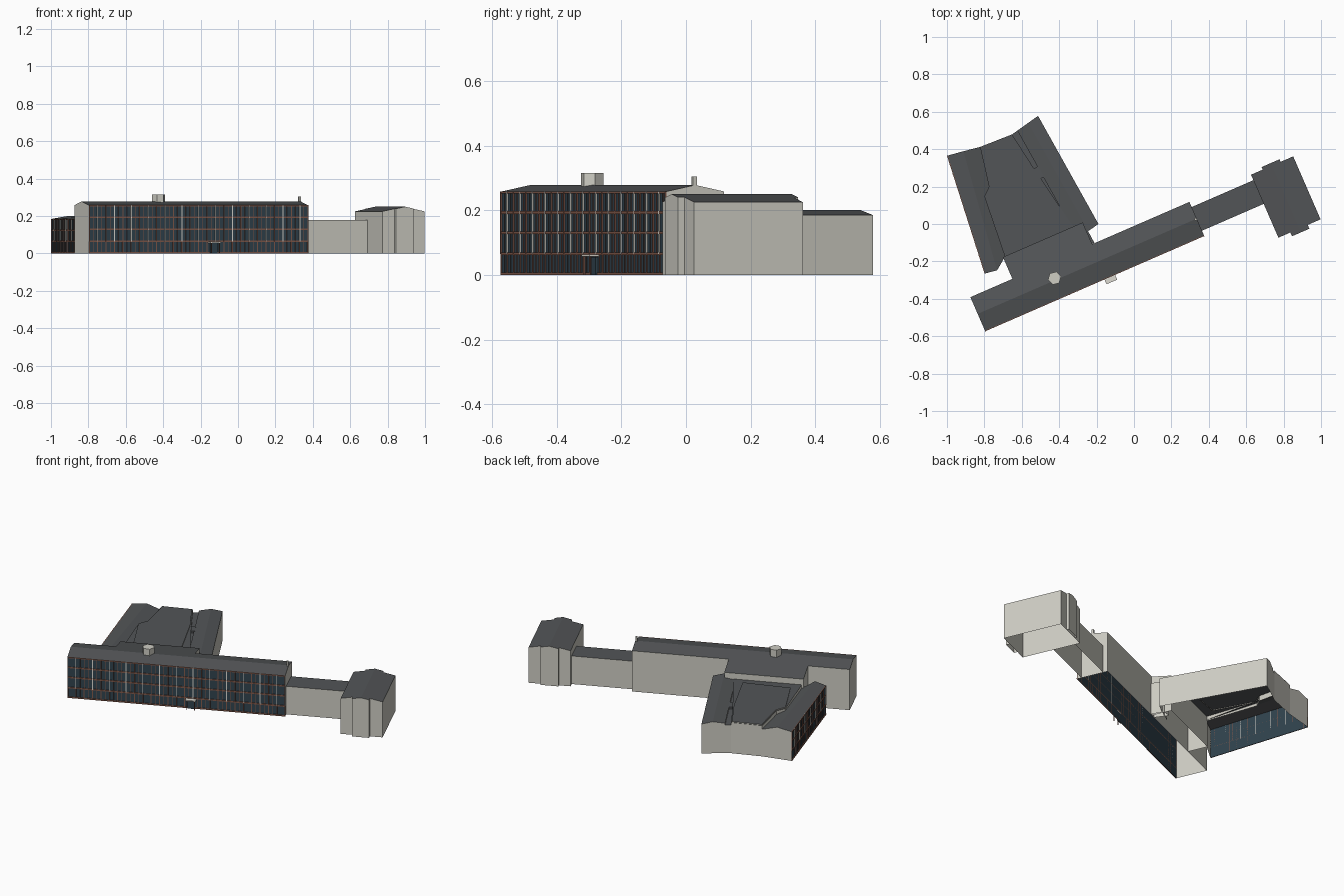
import bpy, bmesh, math
from mathutils import Vector

if "Cube" in bpy.data.objects:
    bpy.data.objects.remove(bpy.data.objects["Cube"])

ANG = math.radians(23.5)
CU, SU = math.cos(ANG), math.sin(ANG)


def mat(name, c):
    m = bpy.data.materials.new(name)
    m.diffuse_color = (*c, 1)
    m.use_nodes = True
    m.node_tree.nodes["Principled BSDF"].inputs["Base Color"].default_value = m.diffuse_color
    return m


WALL = mat("pale_wall", (0.62, 0.61, 0.55))
ROOF = mat("dark_roof", (0.085, 0.09, 0.095))
GLASS = mat("dark_glass", (0.03, 0.055, 0.075))
BROWN = mat("brown_frame", (0.22, 0.10, 0.07))
LIGHT = mat("light_strip", (0.72, 0.70, 0.64))


def P(u, v, z):
    """Axes of the main wing: u along the front, v towards the back."""
    return (-0.797 + u * CU - v * SU, -0.57 + u * SU + v * CU, z)


def finish(name, bm, mats):
    me = bpy.data.meshes.new(name)
    bm.to_mesh(me)
    bm.free()
    for m in mats:
        me.materials.append(m)
    ob = bpy.data.objects.new(name, me)
    bpy.context.collection.objects.link(ob)
    return ob


def shade_by_slope(name, bm):
    bmesh.ops.recalc_face_normals(bm, faces=bm.faces)
    for f in bm.faces:
        f.normal_update()
        f.material_index = 1 if abs(f.normal.z) > 0.2 else 0
    return finish(name, bm, [WALL, ROOF])


def loft(name, a, b, skip=(), caps=(True, True)):
    """Open-bottomed shell between two matching end profiles."""
    bm = bmesh.new()
    va = [bm.verts.new(p) for p in a]
    vb = [bm.verts.new(p) for p in b]
    for i in range(len(a) - 1):
        if i not in skip:
            bm.faces.new((va[i], va[i + 1], vb[i + 1], vb[i]))
    if caps[0]:
        bm.faces.new(va)
    if caps[1]:
        bm.faces.new(vb[::-1])
    return shade_by_slope(name, bm)


def prism(name, pts, z0, z1):
    """Flat-topped shell over a plan outline."""
    bm = bmesh.new()
    lo = [bm.verts.new((x, y, z0)) for x, y in pts]
    hi = [bm.verts.new((x, y, z1)) for x, y in pts]
    n = len(pts)
    for i in range(n):
        j = (i + 1) % n
        bm.faces.new((lo[i], lo[j], hi[j], hi[i]))
    bm.faces.new(hi)
    return shade_by_slope(name, bm)


def boxes(name, F, items, m):
    """Many boxes (x0,x1,y0,y1,z0,z1) in frame F as one object."""
    bm = bmesh.new()
    for x0, x1, y0, y1, z0, z1 in items:
        v = [bm.verts.new(F(x, y, z)) for z in (z0, z1)
             for x, y in ((x0, y0), (x1, y0), (x1, y1), (x0, y1))]
        for q in ((3, 2, 1, 0), (4, 5, 6, 7), (0, 1, 5, 4), (1, 2, 6, 5), (2, 3, 7, 6), (3, 0, 4, 7)):
            bm.faces.new([v[k] for k in q])
    bmesh.ops.recalc_face_normals(bm, faces=bm.faces)
    return finish(name, bm, [m])


def facade(name, p0, p1, h, floors, n):
    """Glazed front; the outside is on the right going from p0 to p1."""
    p0, p1 = Vector(p0), Vector(p1)
    L = (p1 - p0).length
    d = (p1 - p0) / L
    o = Vector((d.y, -d.x))

    def F(s, t, z):
        q = p0 + d * s + o * t
        return (q.x, q.y, z)
    bm = bmesh.new()
    bm.faces.new([bm.verts.new(F(s, 0, z)) for s, z in ((L, 0), (L, h), (0, h), (0, 0))])
    bmesh.ops.reverse_faces(bm, faces=bm.faces)
    finish(name + "_glass", bm, [GLASS])
    w = L / n
    bands = [(0, L, 0, 0.004, 0, 0.008)]
    bands += [(0, L, 0, 0.004, z - 0.004, z + 0.004) for z in floors]
    bands += [(0, L, 0, 0.004, h - 0.006, h)]
    mull, strips = [], []
    for i in range(n + 1):
        s = min(max(i * w, 0.002), L - 0.002)
        (strips if i % 2 else mull).append((s - 0.002, s + 0.002, 0, 0.005, floors[0], h))
        mull.append((s - 0.0025, s + 0.0025, 0, 0.003, 0, floors[0]))
        if i < n:
            m = s + w / 2
            mull.append((m - 0.001, m + 0.001, 0, 0.002, 0, h))
    boxes(name + "_frames", F, bands + mull, BROWN)
    boxes(name + "_light_strips", F, strips, LIGHT)


# Main wing with low gable roof
def main_prof(u):
    return [P(u, v, z) for v, z in ((0, 0), (0, .258), (.0975, .278), (.195, .258), (.195, 0))]


loft("main_wing", main_prof(0), main_prof(1.277), skip=(0,))
facade("main_front", P(0, 0, 0)[:2], P(1.277, 0, 0)[:2], .258, [.065, .13, .193], 26)

# Entrance
boxes("entrance_canopy", P, [(.695, .757, -.032, 0, .057, .063)], LIGHT)
boxes("entrance_door", P, [(.705, .747, -.008, 0, 0, .055)], GLASS)
boxes("entrance_posts", P, [(x, x + .004, -.028, -.024, 0, .057) for x in (.70, .748)], BROWN)

# Roof chimney and end flue
c = [(-.425 + .036 * math.cos(a), -.29 + .036 * math.sin(a))
     for a in (math.radians(15 + 60 * k) for k in range(6))]
chimney = prism("chimney", c, .25, .315)
for f in chimney.data.polygons:
    f.material_index = 0
boxes("end_flue", P, [(1.265, 1.276, .09, .103, .25, .305)], WALL)

# Low link to the end block
loft("link", *[[P(u, v, z) for v, z in ((.027, 0), (.027, .178), (.165, .178), (.165, 0))]
               for u in (1.277, 1.638)], caps=(False, False))


# End block: gabled body and narrower bays at both gables
def gable(u0, u1, v):
    z = lambda u: .25 - .025 * abs(u - 1.76) / .123
    return [P(u, v, q) for u, q in ((u0, 0), (u0, z(u0)), (1.76, .25), (u1, z(u1)), (u1, 0))]


loft("end_block", gable(1.637, 1.883, -.17), gable(1.637, 1.883, .197))
loft("end_bay_front", gable(1.707, 1.808, -.192), gable(1.707, 1.808, -.17), caps=(True, False))
loft("end_bay_back", gable(1.705, 1.810, .197), gable(1.705, 1.810, .212), caps=(False, True))

# Connector continuing the back slope of the main roof
loft("connector", *[[P(u, v, z) for v, z in ((.195, .258), (.322, .232), (.322, 0), (.195, 0))]
                    for u in (.245, .71)], skip=(2,))

# Rear block, west wing
loft("west_wing",
     [(-.996, .366, 0), (-.996, .366, .185), (-.912, .389, .200), (-.823, .412, .172), (-.823, .412, 0)],
     [(-.795, -.264, 0), (-.795, -.264, .185), (-.732, -.248, .200), (-.690, -.175, .172), (-.690, -.175, 0)],
     skip=(0, 3))
facade("west_front", (-.996, .366), (-.795, -.264), .185, [.065, .125], 13)

# Rear block, east wing
EN, ES = Vector((-.513, .578)), Vector((-.19, 0))
D = (ES - EN).normalized()
N = Vector((D.y, -D.x))


def E(s, t, z):
    q = EN + D * s + N * t
    return (q.x, q.y, z)


north = ((0, 0), (0, .185), (.065, .200), (.135, .190), (.135, .178), (.172, .178), (.172, 0))
loft("east_wing", [E(.11 * t, t, z) for t, z in north],
     [E(.662 + .1 * t, t, z) for t, z in north], skip=(5,))
boxes("roof_bridge", E, [(.235, .30, .13, .18, .17, .191)], ROOF)

# Rear block, flat middle roof with raised centre
slab = [(-.823, .412), (-.775, .20), (-.80, .147), (-.69, -.175), (-.31, -.035), (-.535, .297), (-.652, .479)]
prism("middle_roof", slab, .165, .195)
prism("middle_roof_centre", [(-.818, .410), (-.77, .20), (-.795, .137), (-.667, -.095), (-.40, .003),
                             (-.54, .292), (-.655, .474)], .19, .20)
loft("middle_north_wall", [(-.823, .412, 0), (-.823, .412, .17)], [(-.652, .479, 0), (-.652, .479, .17)],
     caps=(False, False))

# Small joint between east wing and connector
prism("corner_link", [(-.30, -.045), (-.25, -.03), (-.212, -.1), (-.246, -.122)], 0, .205)
